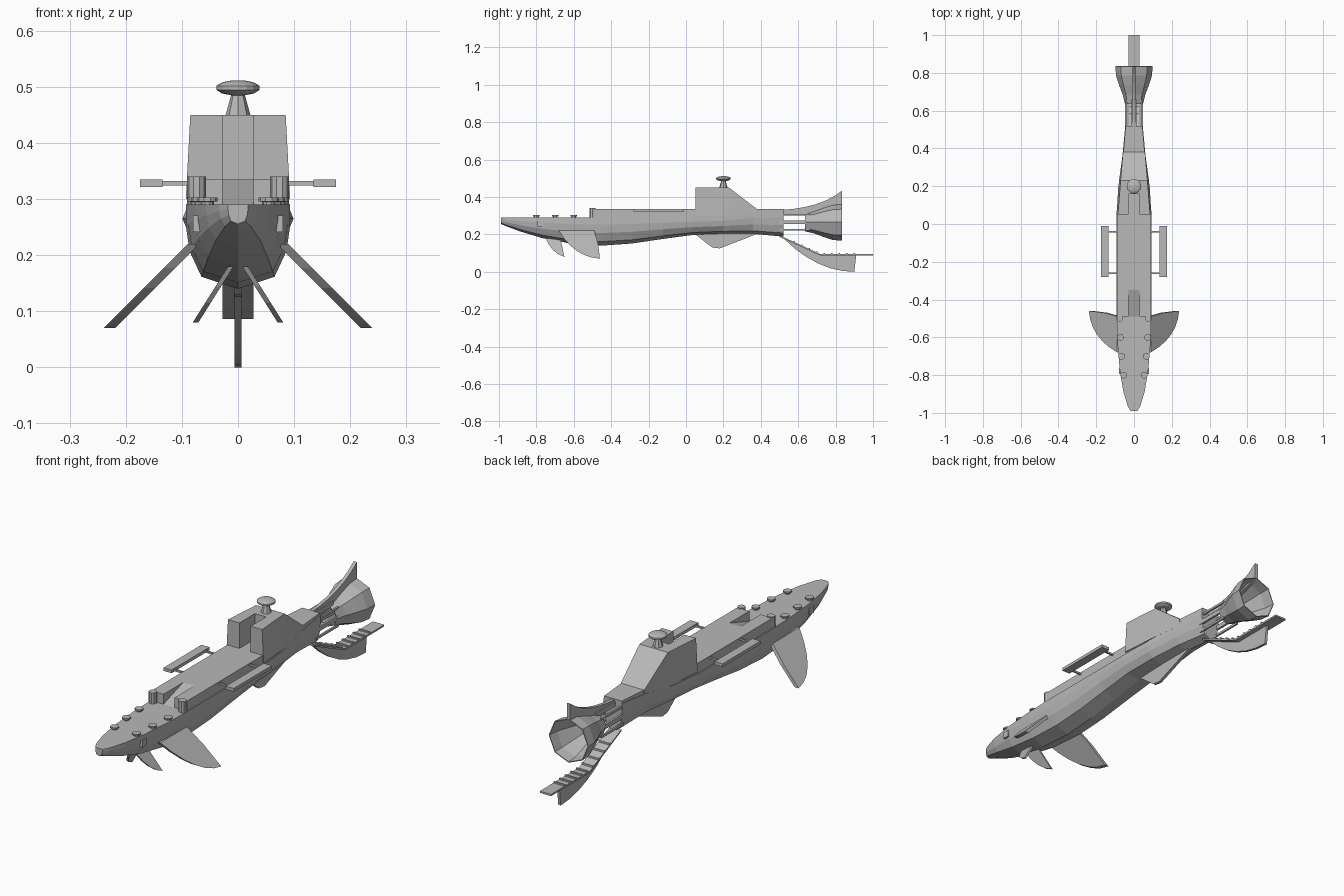
import bpy, bmesh
from math import sin, cos, radians, sqrt

cube = bpy.data.objects.get("Cube")
if cube:
    bpy.data.objects.remove(cube, do_unlink=True)

grey = bpy.data.materials.new("hull_grey")
grey.use_nodes = True
shade = [0.48] * 3 + [1]
grey.diffuse_color = shade
grey.node_tree.nodes["Principled BSDF"].inputs["Base Color"].default_value = shade


def finish(name, mesh_data, mirror):
    bmesh.ops.recalc_face_normals(mesh_data, faces=mesh_data.faces)
    mesh = bpy.data.meshes.new(name)
    mesh_data.to_mesh(mesh)
    mesh_data.free()
    mesh.materials.append(grey)
    part = bpy.data.objects.new(name, mesh)
    bpy.context.collection.objects.link(part)
    if mirror:
        part.modifiers.new("both_sides", "MIRROR")
    return part


def loft(name, rings, caps=True, mirror=False):
    """Skin closed rings of equal length."""
    mesh_data = bmesh.new()
    loops = [[mesh_data.verts.new(point) for point in ring] for ring in rings]
    for near, far in zip(loops, loops[1:]):
        for i in range(len(near)):
            mesh_data.faces.new((near[i - 1], near[i], far[i], far[i - 1]))
    if caps:
        mesh_data.faces.new(loops[0])
        mesh_data.faces.new(loops[-1])
    return finish(name, mesh_data, mirror)


def side_plate(name, profile, inner, outer, mirror=False):
    """Prism from a (y, z) profile; inner and outer give x."""
    loft(name, [[(place(z), y, z) for y, z in profile] for place in (inner, outer)], mirror=mirror)


def centre_plate(name, profile, half):
    side_plate(name, profile, lambda z: -half, lambda z: half)


def box(name, x, y, z, width, depth, height, mirror=False):
    """Box about its centre."""
    ys, zs = (y - depth / 2, y + depth / 2), (z - height / 2, z + height / 2)
    profile = [(ys[0], zs[0]), (ys[1], zs[0]), (ys[1], zs[1]), (ys[0], zs[1])]
    side_plate(name, profile, lambda z: x - width / 2, lambda z: x + width / 2, mirror)


def turned(name, profile, x, y, sides, mirror=False):
    """Upright turned part from (radius, z) pairs."""
    turns = [radians(360 * i / sides) for i in range(sides)]
    rings = [[(x + r * cos(a), y + r * sin(a), z) for a in turns] for r, z in profile]
    loft(name, rings, mirror=mirror)


def ease(start, end, y):
    t = min(max((y - start) / (end - start), 0), 1)
    return t * t * (3 - 2 * t)


def bow(start, pull, end, steps=6):
    """Curved edge between two points, drawn towards a third."""
    ts = [i / steps for i in range(steps + 1)]
    return [tuple((1 - t) ** 2 * a + 2 * t * (1 - t) * b + t * t * c
                  for a, b, c in zip(start, pull, end)) for t in ts]


# Hull shape rules along its length
WIDEST, DECK, DECK_TOP, STERN, SLOT = -0.45, 0.29, 0.335, 0.52, 0.028


def nose(y):
    return max((WIDEST - y) / 0.55, 0)


def half_width(y):
    return 0.093 * sqrt(1 - nose(y) ** 2) - 0.047 * ease(0.05, 0.55, y)


def hull_bottom(y):
    return 0.14 + 0.12 * nose(y) ** 2 + 0.063 * ease(WIDEST, 0.15, y) - 0.015 * ease(0.4, 0.5, y)


def hull_section(y):
    w, low = half_width(y), hull_bottom(y)
    top = DECK + 0.035 * ease(0.1, 0.5, y)
    h = top - low
    half = [(w, top), (w, top - h / 4), (w * 0.93, top - h * 0.55), (w * 0.7, low + h / 7)]
    return ([(x, y, z) for x, z in half] + [(0, y, low)]
            + [(-x, y, z) for x, z in reversed(half)])


bow_stations = [WIDEST - 0.54 * cos(radians(18 * i)) for i in range(5)]
aft_stations = [WIDEST + (STERN - WIDEST) * i / 6 for i in range(7)]
loft("hull", [hull_section(y) for y in bow_stations + aft_stations])


# Raised deck in two halves, with a ramp closing the notch between them
def upright_section(y, bottom, top, lower_x, upper_x):
    return [(SLOT, y, bottom), (SLOT, y, top), (upper_x, y, top), (lower_x, y, bottom)]


deck_rings = []
for y in [-0.49] + aft_stations[1:]:
    edge = half_width(y) * 0.95
    deck_rings.append(upright_section(y, 0.28, DECK_TOP, edge, edge))
loft("deck_half", deck_rings, mirror=True)
centre_plate("deck_ramp", [(-0.49, DECK), (-0.35, DECK_TOP), (STERN, DECK_TOP), (STERN, DECK)], SLOT)

# Tower: two halves with a slot between, closed at the back
TOWER_TOP, SHOULDER, TOWER_END = 0.45, 0.23, 0.38
tower_rings = []
for y, top in ((0.05, TOWER_TOP), (SHOULDER, TOWER_TOP), (TOWER_END, DECK_TOP)):
    edge = half_width(y)
    tower_rings.append(upright_section(y, 0.3, top, edge, edge + 0.07 * (DECK_TOP - top)))
loft("tower_half", tower_rings, mirror=True)
centre_plate("tower_back", [(0.16, DECK), (0.16, TOWER_TOP), (SHOULDER, TOWER_TOP),
                            (TOWER_END, DECK_TOP), (TOWER_END, DECK)], SLOT)
turned("mast", [(0.022, TOWER_TOP), (0.011, 0.49)], 0, 0.2, 8)
dish = [radians(angle) for angle in range(-75, 90, 30)]
turned("mast_dish", [(0.04 * cos(a), 0.498 + 0.014 * sin(a)) for a in dish], 0, 0.2, 16)

# Deck fittings
for y in (-0.8, -0.7, -0.6):
    x = half_width(y) - 0.017
    turned("bollard", [(0.012, DECK), (0.012, 0.295), (0.018, 0.296), (0.018, 0.303)], x, y, 10, True)
turned("deck_post", [(0.017, DECK), (0.017, 0.34)], 0.074, -0.5, 10, True)
box("bow_anchor", 0.074, -0.78, 0.256, 0.012, 0.03, 0.03, mirror=True)

# Side floats on rods
box("side_float", 0.155, -0.145, 0.328, 0.04, 0.27, 0.014, mirror=True)
for y in (-0.26, -0.04):
    box("float_rod", 0.11, y, 0.328, 0.06, 0.008, 0.008, mirror=True)

# Bow fins, angled outwards
side_plate("bow_fin", bow((-0.68, 0.22), (-0.6, 0.08), (-0.46, 0.07)) + [(-0.47, 0.15), (-0.49, 0.22)],
           lambda z: 0.289 - z, lambda z: 0.309 - z, mirror=True)
side_plate("small_bow_fin", bow((-0.75, 0.18), (-0.72, 0.1), (-0.65, 0.08), steps=4) + [(-0.67, 0.17)],
           lambda z: 0.121 - 0.63 * z, lambda z: 0.131 - 0.63 * z, mirror=True)

# Keel fin
centre_plate("keel_fin", [(0.05, 0.2), (0.14, 0.13), (0.18, 0.125), (0.4, 0.21)], 0.007)

# Open octagonal tail funnel
FUNNEL_Z, RIM = 0.265, 0.835
funnel_rings = []
for i in range(5):
    y = RIM - i * 0.05
    radius = 0.047 + 0.052 * ease(0.62, 0.82, y)
    turns = [radians(45 * k) for k in range(8)]
    funnel_rings.append([(radius * cos(a), y, FUNNEL_Z + radius * sin(a)) for a in turns])
funnel = loft("tail_funnel", funnel_rings, caps=False)
funnel.modifiers.new("wall", "SOLIDIFY").thickness = 0.004

# Struts joining hull and funnel
box("tail_strut", 0.042, 0.58, FUNNEL_Z, 0.01, 0.16, 0.02, mirror=True)
for offset in (-0.04, 0.04):
    box("tail_rail", 0.038, 0.58, FUNNEL_Z + offset, 0.008, 0.16, 0.01, mirror=True)
box("tail_spine", 0, 0.58, 0.315, 0.028, 0.16, 0.02)

# Top tail fin
centre_plate("tail_fin", bow((0.5, 0.33), (0.72, 0.34), (RIM, 0.434))
             + [(RIM, 0.36), (0.7, 0.315), (0.5, 0.315)], 0.008)

# Rudder arm, blade and ribs
arm = [(0.5, 0.195), (0.72, 0.094), (1, 0.094)]
centre_plate("rudder_arm", arm + [(y, z - 0.008) for y, z in reversed(arm)], SLOT)
centre_plate("rudder_blade", bow((0.52, 0.18), (0.7, 0), (0.9, 0)) + [(0.91, 0.09), (0.71, 0.09)], 0.006)
for i in range(9):
    y = 0.58 + 0.04 * i
    box("rudder_rib", 0, y, max(0.095, 0.095 + (0.72 - y) * 0.46), 2 * SLOT, 0.008, 0.01)
